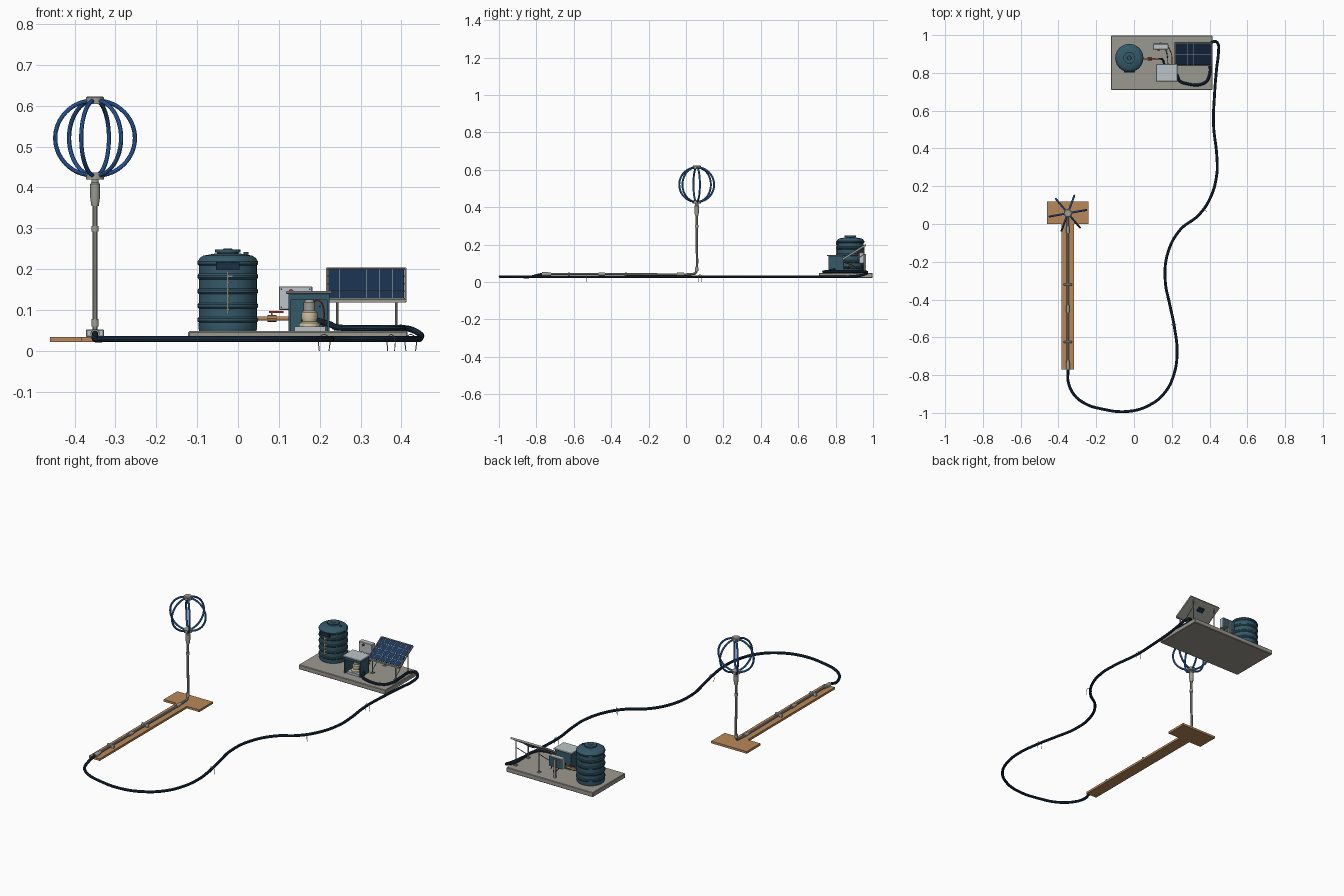
import bpy, bmesh, math
from mathutils import Vector, Matrix

if "Cube" in bpy.data.objects:
    bpy.data.objects.remove(bpy.data.objects["Cube"])


def material(name, r, g, b):
    m = bpy.data.materials.new(name)
    m.use_nodes = True
    m.diffuse_color = (r, g, b, 1)
    m.node_tree.nodes["Principled BSDF"].inputs["Base Color"].default_value = (r, g, b, 1)
    return m


TEAL = material("tank_teal", .035, .1, .14)
BLUE = material("hoop_blue", .04, .17, .56)
CONCRETE = material("concrete", .33, .32, .28)
WOOD = material("wood_tan", .48, .25, .1)
NAVY = material("hose_navy", .012, .03, .06)
CELL = material("solar_blue", .012, .035, .09)
STEEL = material("steel_grey", .34, .34, .31)
PALE = material("pale_grey", .5, .56, .58)
RED = material("red", .5, .04, .02)
CREAM = material("cream", .7, .6, .4)


def finish(ob, name, mat, smooth=True):
    ob.name = name
    ob.data.name = name
    ob.data.materials.clear()
    ob.data.materials.append(mat)
    if smooth:
        bpy.ops.object.select_all(action='DESELECT')
        ob.select_set(True)
        bpy.context.view_layer.objects.active = ob
        bpy.ops.object.shade_smooth_by_angle()
    return ob


def from_bmesh(bm, name, mat, smooth=True):
    bmesh.ops.recalc_face_normals(bm, faces=bm.faces)
    me = bpy.data.meshes.new(name)
    bm.to_mesh(me)
    bm.free()
    ob = bpy.data.objects.new(name, me)
    bpy.context.collection.objects.link(ob)
    return finish(ob, name, mat, smooth)


def box(name, mat, x, y, z, bevel=0.0, matrix=None):
    """Box from (min, max) pairs, with an optional placing matrix."""
    bm = bmesh.new()
    bmesh.ops.create_cube(bm, size=1)
    for v in bm.verts:
        v.co = Vector([(p[0] + p[1]) / 2 + c * (p[1] - p[0]) for p, c in zip((x, y, z), v.co)])
    if bevel:
        bmesh.ops.bevel(bm, geom=bm.edges[:], offset=bevel, segments=1, affect='EDGES')
    if matrix:
        bm.transform(matrix)
    return from_bmesh(bm, name, mat, False)


def rod(name, mat, a, b, r, r2=None, sides=16):
    """Cylinder or cone between two points."""
    a, b = Vector(a), Vector(b)
    bm = bmesh.new()
    bmesh.ops.create_cone(bm, cap_ends=True, segments=sides, radius1=r,
                          radius2=r if r2 is None else r2, depth=(b - a).length)
    turn = Vector((0, 0, 1)).rotation_difference(b - a).to_matrix().to_4x4()
    bm.transform(Matrix.Translation((a + b) / 2) @ turn)
    return from_bmesh(bm, name, mat)


def tube(name, mat, points, r, steps=6, round_steps=3):
    """Smooth round tube through points."""
    cu = bpy.data.curves.new(name, 'CURVE')
    cu.dimensions = '3D'
    cu.bevel_depth, cu.bevel_resolution, cu.resolution_u = r, round_steps, steps
    cu.use_fill_caps = True
    sp = cu.splines.new('BEZIER')
    sp.bezier_points.add(len(points) - 1)
    for bp, p in zip(sp.bezier_points, points):
        bp.co = p
        bp.handle_left_type = bp.handle_right_type = 'AUTO'
    ob = bpy.data.objects.new(name, cu)
    bpy.context.collection.objects.link(ob)
    bpy.ops.object.select_all(action='DESELECT')
    ob.select_set(True)
    bpy.context.view_layer.objects.active = ob
    bpy.ops.object.convert(target='MESH')
    return finish(bpy.context.view_layer.objects.active, name, mat)


def lathe(name, mat, profile, x, y, sides=40):
    """Turn an (r, z) profile about an upright axis."""
    bm = bmesh.new()
    vs = [bm.verts.new((r, 0, z)) for r, z in profile]
    es = [bm.edges.new(p) for p in zip(vs, vs[1:])]
    bmesh.ops.spin(bm, geom=vs + es, axis=(0, 0, 1), cent=(0, 0, 0), steps=sides, angle=math.tau)
    bmesh.ops.remove_doubles(bm, verts=bm.verts[:], dist=1e-5)
    bm.transform(Matrix.Translation((x, y, 0)))
    return from_bmesh(bm, name, mat)


# Wooden planks
box("cross_plank", WOOD, (-.46, -.24), (0, .12), (.022, .034))
box("long_plank", WOOD, (-.383, -.317), (-.77, 0), (.022, .034))

# Upright mast and ground pipe
mx, my = -.35, .057
tube("ground_pipe", STEEL, [(mx, -.76, .043), (mx, -.4, .043), (mx, .035, .043),
                            (mx, my - .006, .049), (mx, my, .07), (mx, my, .2), (mx, my, .38)], .0065)
for i, (lo, hi) in enumerate(((.06, .078), (.292, .306))):
    rod(f"mast_coupling_{i}", STEEL, (mx, my, lo), (mx, my, hi), .009)
for y in (-.74, -.45, -.03):
    rod("pipe_coupling", STEEL, (mx, y - .018, .043), (mx, y + .018, .043), .009)
for y in (-.625, -.32):
    box("pipe_strap", PALE, (mx - .022, mx + .022), (y - .005, y + .005), (.034, .052), .002)
lathe("mast_head", STEEL, [(0, .355), (.009, .355), (.012, .375), (.012, .408), (.009, .412),
                           (.009, .42), (.022, .42), (.022, .436), (0, .436)], mx, my, 20)
lathe("top_hub", STEEL, [(0, .604), (.022, .604), (.022, .62), (.018, .623), (0, .623)], mx, my, 20)

# Globe of six bent hoops
for k in range(6):
    a = math.radians(10 + 60 * k)
    arc = []
    for i in range(11):
        t = math.radians(8 + 16.4 * i)
        r = .099 * math.sin(t)
        arc.append((mx + r * math.cos(a), my + r * math.sin(a), .521 + .093 * math.cos(t)))
    tube(f"globe_hoop_{k}", BLUE, arc, .0052, 3)

# Long hose across the ground
path = [(-.35, -.825), (-.32, -.9), (-.26, -.95), (-.18, -.977), (-.03, -.992), (.085, -.957),
        (.165, -.89), (.21, -.8), (.228, -.69), (.212, -.535), (.19, -.43), (.165, -.295),
        (.18, -.15), (.245, -.03), (.34, .045), (.40, .13), (.438, .26), (.438, .365),
        (.421, .525), (.426, .68), (.437, .82)]
hose = [(mx, -.76, .043), (mx, -.79, .038)] + [(x, y, .029) for x, y in path]
hose += [(.447, .91, .032), (.444, .955, .042), (.425, .967, .052), (.405, .95, .056),
         (.4, .87, .056), (.4, .79, .056), (.375, .748, .056), (.27, .745, .056),
         (.24, .76, .058), (.225, .79, .065), (.19, .8, .075)]
tube("supply_hose", NAVY, hose, .0075, 6)
rod("hose_fitting", STEEL, (mx, -.77, .042), (mx, -.735, .043), .011)

# Wire pegs that hold the hose
for i, (x, y, s) in enumerate(((.211, -.53, 0), (.375, .075, 45), (.423, .54, 0))):
    dx, dy = .012 * math.cos(math.radians(s)), -.012 * math.sin(math.radians(s))
    tube(f"hose_peg_{i}", STEEL, [(x - dx, y - dy, 0), (x - dx, y - dy, .03), (x, y, .04),
                                  (x + dx, y + dy, .03), (x + dx, y + dy, 0)], .0012, 4, 1)

# Concrete base
box("base_slab", CONCRETE, (-.122, .415), (.71, .998), (.022, .048), .003)

# Water tank with ribs
tx, ty = -.025, .879
wall = [(0, .048), (.07, .048), (.072, .056)]
for z in (.076, .11, .146, .182, .216):
    wall += [(.071, z - .007), (.0745, z - .003), (.0745, z + .003), (.071, z + .007)]
wall += [(.069, .227), (.06, .233), (.032, .238), (.026, .238), (.026, .241), (.031, .241),
         (.031, .248), (.012, .248), (.01, .25), (0, .25)]
lathe("water_tank", TEAL, wall, tx, ty)
front = ty - .075
box("tank_plate", NAVY, (tx - .029, tx + .029), (front - .003, front + .014), (.198, .217))
box("level_gauge", CREAM, (tx - .0018, tx + .0018), (front - .003, front + .004), (.09, .195))
for i in range(6):
    z = .1 + i * .0165
    box("gauge_tick", CREAM, (tx, tx + .011), (front - .002, front + .004), (z, z + .002))
rod("tank_vent", TEAL, (tx + .045, ty, .23), (tx + .045, ty, .242), .006)

# Outlet pipe with valve
rod("outlet_pipe", WOOD, (.04, .875, .079), (.13, .875, .079), .005)
rod("valve_body", WOOD, (.072, .875, .079), (.094, .875, .079), .009, sides=8)
rod("valve_stem", STEEL, (.083, .875, .079), (.083, .875, .096), .002)
box("valve_handle", RED, (.076, .112), (.872, .878), (.093, .097))
tube("outlet_bend", NAVY, [(.128, .875, .079), (.15, .872, .078), (.158, .85, .075), (.16, .82, .075)], .005)

# Control box on its post
box("control_post", STEEL, (.134, .146), (.952, .962), (.048, .15))
box("control_box", PALE, (.1, .182), (.925, .952), (.1, .158), .002)
box("control_box_back", TEAL, (.103, .179), (.928, .955), (.103, .156))
rod("stop_button", RED, (.13, .926, .145), (.13, .917, .145), .006)
for x in (.106, .176):
    for z in (.107, .151):
        rod("box_screw", NAVY, (x, .926, z), (x, .924, z), .002, sides=8)
tube("control_cable", NAVY, [(.16, .94, .1), (.162, .938, .06), (.175, .9, .052), (.18, .84, .06)], .002)
tube("power_cable", RED, [(.17, .94, .1), (.185, .93, .075), (.2, .89, .09), (.2, .83, .11)], .002)

# Pump housing, open at the front, with a lid
box("housing_back", TEAL, (.124, .224), (.834, .84), (.048, .14))
for x in (.124, .218):
    box("housing_side", TEAL, (x, x + .006), (.762, .84), (.048, .14))
box("housing_header", TEAL, (.124, .224), (.762, .768), (.124, .14))
box("housing_lid", PALE, (.117, .23), (.754, .846), (.139, .146), .002)
box("pump_plate", PALE, (.138, .214), (.765, .83), (.048, .06))
lathe("pump_body", CREAM, [(0, .06), (.026, .06), (.026, .068), (.017, .072), (.02, .08), (.02, .094),
                           (.015, .098), (0, .098)], .175, .797, 20)
lathe("pump_motor", STEEL, [(0, .097), (.014, .097), (.014, .118), (.009, .125), (0, .125)], .175, .797, 20)
tube("pump_wire", RED, [(.18, .797, .12), (.2, .785, .122), (.21, .78, .1), (.208, .78, .06)], .002)

# Tilted solar panel on legs
w, depth = .194, math.hypot(.12, .074)
tilt = Matrix.Translation((.314, .9, .162)) @ Matrix.Rotation(math.atan2(.074, .12), 4, 'X')
hw, hd = w / 2, depth / 2
box("panel_back", STEEL, (-hw, hw), (-hd, hd), (-.006, .001), 0, tilt)
box("panel_face", CELL, (-hw + .004, hw - .004), (-hd + .004, hd - .004), (.001, .003), 0, tilt)
for s in (-1, 1):
    box("frame_side", STEEL, (s * hw - .002, s * hw + .002), (-hd, hd), (-.006, .004), 0, tilt)
    box("frame_end", STEEL, (-hw, hw), (s * hd - .002, s * hd + .002), (-.006, .004), 0, tilt)
for i in range(1, 6):
    x = -hw + w * i / 6
    box("cell_line", PALE, (x - .0005, x + .0005), (-hd, hd), (.002, .0033), 0, tilt)
for i in range(1, 4):
    y = -hd + depth * i / 4
    box("cell_row_line", PALE, (-hw, hw), (y - .0005, y + .0005), (.002, .0033), 0, tilt)
box("junction_box", NAVY, (-.018, .018), (.01, .035), (-.016, -.006), 0, tilt)
box("front_rail", STEEL, (.217, .411), (.838, .846), (.118, .127))
for x in (.243, .387):
    rod("front_leg", STEEL, (x, .843, .048), (x, .843, .122), .003, sides=8)
    rod("back_leg", STEEL, (x, .952, .048), (x, .952, .19), .003, sides=8)
    rod("leg_brace", STEEL, (x, .843, .065), (x, .952, .15), .002, sides=8)
    for y in (.843, .952):
        box("leg_foot", STEEL, (x - .008, x + .008), (y - .008, y + .008), (.048, .052))
